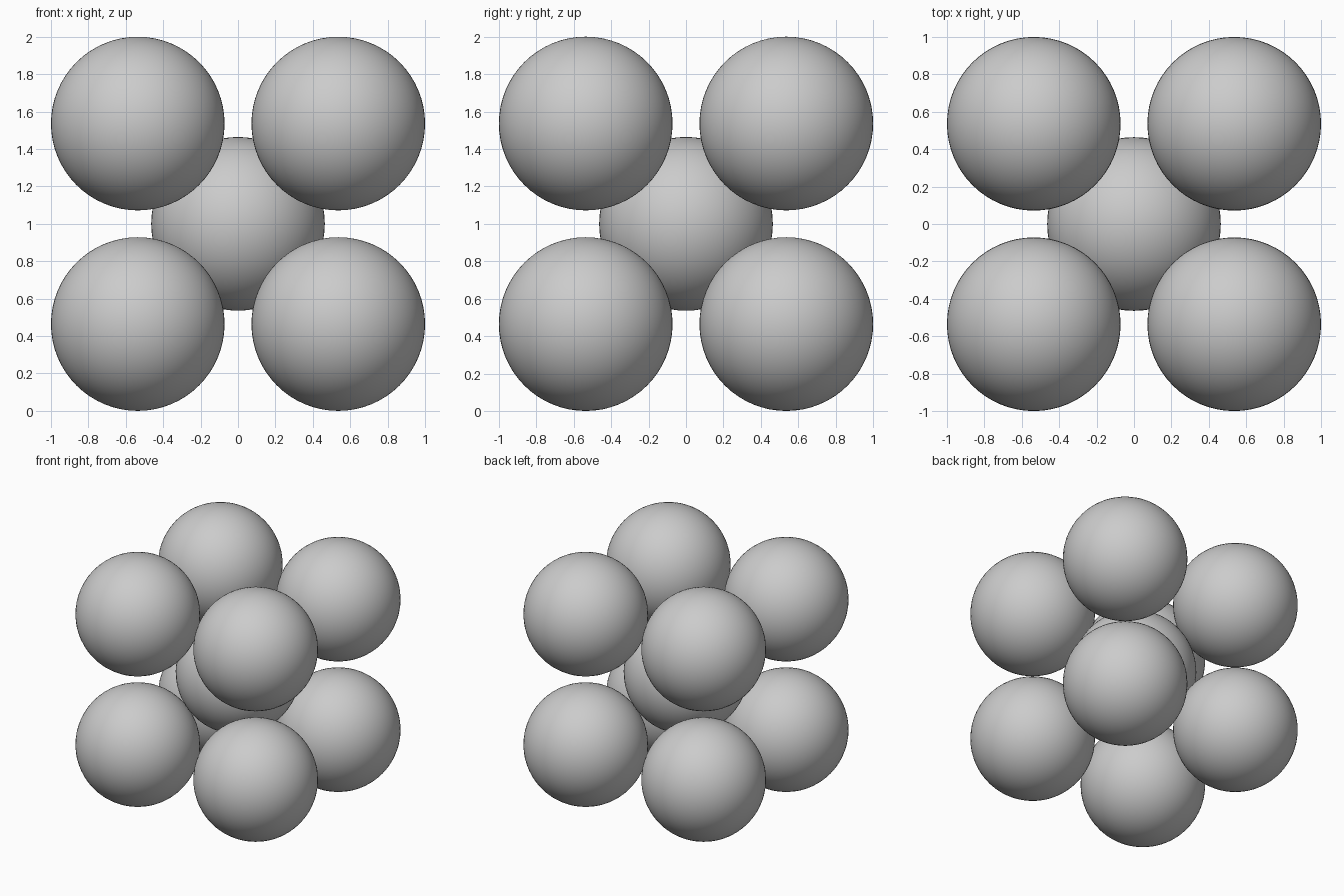
import bpy
from math import sqrt
from itertools import product

if "Cube" in bpy.data.objects:
    bpy.data.objects.remove(bpy.data.objects["Cube"])

# Body-centred cubic cell: spheres touch along the cube's diagonals
EDGE = 2 / (1 + sqrt(3) / 2)
RADIUS = EDGE * sqrt(3) / 4
HALF = EDGE / 2


def add_sphere(name, location):
    bpy.ops.mesh.primitive_uv_sphere_add(
        segments=64, ring_count=32, radius=RADIUS, location=location)
    sphere = bpy.context.object
    sphere.name = name
    bpy.ops.object.shade_smooth()


# Centre sphere
add_sphere("centre_sphere", (0, 0, 1))

# Eight corner spheres
for i, (x, y, z) in enumerate(product((-HALF, HALF), repeat=3), 1):
    add_sphere(f"corner_sphere_{i}", (x, y, 1 + z))
